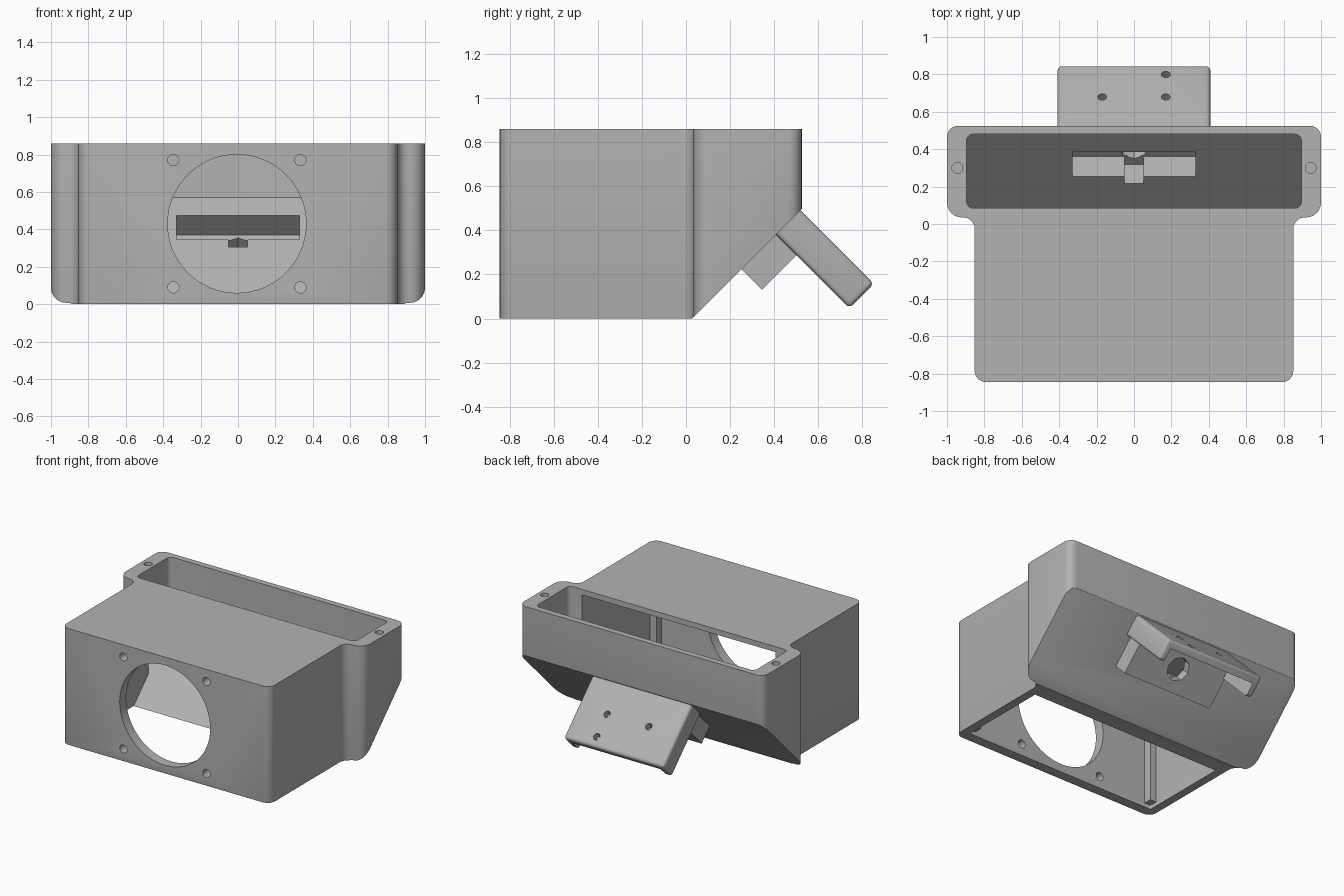
import bpy, bmesh, math
from mathutils import Matrix, Vector

cube = bpy.data.objects.get("Cube")
if cube:
    bpy.data.objects.remove(cube, do_unlink=True)

grey = bpy.data.materials.new("plain grey")
grey.use_nodes = True
colour = (0.45, 0.45, 0.45, 1)
grey.diffuse_color = colour
grey.node_tree.nodes["Principled BSDF"].inputs["Base Color"].default_value = colour

# Local frame of the sloped wall: x, outward normal, up along the slope
TILT = Matrix.Rotation(math.radians(-45), 4, 'X')
UPRIGHT = Matrix.Identity(4)
ALONG_Y = Matrix.Rotation(math.radians(90), 4, 'X')


def finish(name, bm, matrix=UPRIGHT):
    bm.transform(matrix)
    bmesh.ops.recalc_face_normals(bm, faces=bm.faces)
    mesh = bpy.data.meshes.new(name)
    bm.to_mesh(mesh)
    bm.free()
    mesh.materials.append(grey)
    obj = bpy.data.objects.new(name, mesh)
    bpy.context.collection.objects.link(obj)
    return obj


def box(name, x, y, z, matrix=UPRIGHT, bevel=0):
    bm = bmesh.new()
    bmesh.ops.create_cube(bm, size=1)
    for v in bm.verts:
        v.co = [r[0] + (c + 0.5) * (r[1] - r[0]) for c, r in zip(v.co, (x, y, z))]
    if bevel:
        bmesh.ops.bevel(bm, geom=bm.edges[:], offset=bevel, segments=4,
                        profile=0.5, affect='EDGES')
    return finish(name, bm, matrix)


def rod(name, centre, radius, length, axis=UPRIGHT, sides=24, frame=UPRIGHT):
    bm = bmesh.new()
    bmesh.ops.create_cone(bm, cap_ends=True, segments=sides, radius1=radius,
                          radius2=radius, depth=length)
    return finish(name, bm, frame @ Matrix.Translation(centre) @ axis)


def rounded(corners, steps=6):
    """Fillet each (x, y, radius) corner of a right-angled outline."""
    out = []
    for i, (x, y, r) in enumerate(corners):
        p = Vector((x, y))
        a = (Vector(corners[i - 1][:2]) - p).normalized() * r
        b = (Vector(corners[(i + 1) % len(corners)][:2]) - p).normalized() * r
        for k in range(steps + 1):
            t = k / steps * math.pi / 2
            out.append(p + a * (1 - math.sin(t)) + b * (1 - math.cos(t)))
    return out


def prism(name, outline, z0, z1, slope):
    """Extrude an outline upward, then trim it below the plane y - z = slope."""
    bm = bmesh.new()
    face = bm.faces.new([bm.verts.new((p.x, p.y, z0)) for p in outline])
    top = bmesh.ops.extrude_face_region(bm, geom=[face])["geom"]
    bmesh.ops.translate(bm, vec=(0, 0, z1 - z0),
                        verts=[g for g in top if isinstance(g, bmesh.types.BMVert)])
    cut = bmesh.ops.bisect_plane(bm, geom=bm.verts[:] + bm.edges[:] + bm.faces[:],
                                 plane_co=(0, slope, 0), plane_no=(0, 1, -1),
                                 clear_outer=True)["geom_cut"]
    bmesh.ops.holes_fill(bm, edges=[e for e in cut if isinstance(e, bmesh.types.BMEdge)])
    return finish(name, bm)


def combine(target, other, operation='DIFFERENCE'):
    mod = target.modifiers.new("combine", 'BOOLEAN')
    mod.operation = operation
    mod.solver = 'EXACT'
    mod.object = other
    bpy.context.view_layer.objects.active = target
    bpy.ops.object.modifier_apply(modifier=mod.name)
    bpy.data.objects.remove(other, do_unlink=True)


# Outer shell: T-shaped outline with a sloped rear underside
half = [(0.852, -0.845, 0.06), (0.852, 0.035, 0.06), (1, 0.035, 0.08), (1, 0.525, 0.06)]
outline = rounded(half + [(-x, y, r) for x, y, r in reversed(half)])
housing = prism("housing", outline, 0, 0.86, 0.028)

# Soften the lower rim and the slope edges
bm = bmesh.new()
bm.from_mesh(housing.data)
under = [e for e in bm.edges if len(e.link_faces) == 2
         and any(f.normal.z < -0.5 for f in e.link_faces)]
bmesh.ops.bevel(bm, geom=under, offset=0.02, segments=3, profile=0.5,
                affect='EDGES', clamp_overlap=True)
bm.to_mesh(housing.data)
bm.free()

# Hollow body, open below, and the rear slot, open above
room = rounded([(-0.79, -0.77, 0.01), (0.79, -0.77, 0.01), (0.79, 0.2, 0.01), (-0.79, 0.2, 0.01)])
combine(housing, prism("body_cavity", room, -0.1, 0.82, -0.09))
slot = rounded([(-0.895, 0.085, 0.035), (0.895, 0.085, 0.035),
                (0.895, 0.48, 0.035), (-0.895, 0.48, 0.035)])
combine(housing, prism("slot_cavity", slot, 0, 0.95, -0.09))

# Pocket block behind the slope
combine(housing, box("pocket_block", (-0.37, 0.37), (-0.03, 0.152), (0.336, 0.665), TILT), 'UNION')

# Mounting tongue: a channel with side walls, three screw holes
tongue = box("tongue", (-0.408, 0.408), (-0.035, 0.491), (0.557, 0.714), TILT, bevel=0.022)
combine(tongue, box("channel", (-0.36, 0.36), (0.01, 0.6), (0.5, 0.655), TILT))
for x, n in ((0.17, 0.417), (0.17, 0.247), (-0.17, 0.247)):
    combine(tongue, rod("screw_hole", (x, n, 0.7), 0.024, 0.2, frame=TILT))
combine(housing, tongue, 'UNION')

# Pocket opening with a flared mouth, a notch and an eight-sided port
combine(housing, box("pocket", (-0.33, 0.33), (-0.1, 0.085), (0.424, 0.608), TILT))
bm = bmesh.new()
bmesh.ops.create_cube(bm, size=1)
for v in bm.verts:
    wide = v.co.y < 0
    v.co = (math.copysign(0.39 if wide else 0.329, v.co.x), -0.08 if wide else -0.01,
            0.516 + math.copysign(0.185 if wide else 0.0915, v.co.z))
combine(housing, finish("flared_mouth", bm, TILT))
combine(housing, box("notch", (-0.05, 0.05), (-0.1, 0.08), (0.37, 0.45), TILT))
combine(housing, rod("port", (0, 0.12, 0.5), 0.085, 0.2, ALONG_Y, 8, TILT))

# Fan opening and its screw holes
combine(housing, rod("fan_opening", (-0.006, -0.8, 0.43), 0.37, 0.3, ALONG_Y, 64))
for x in (-0.346, 0.334):
    for z in (0.09, 0.77):
        combine(housing, rod("fan_screw_hole", (x, -0.8, z), 0.03, 0.3, ALONG_Y))

# Screw holes in the rear ears
for x in (-0.945, 0.945):
    combine(housing, rod("ear_hole", (x, 0.3, 0.8), 0.029, 0.4))

# Corner posts inside the front wall
for s in (-1, 1):
    a, b = sorted((s * 0.74, s * 0.8))
    combine(housing, box("corner_post", (a, b), (-0.79, -0.71), (0.03, 0.83)), 'UNION')

bpy.ops.object.select_all(action='DESELECT')
housing.select_set(True)
bpy.context.view_layer.objects.active = housing
bpy.ops.object.shade_smooth_by_angle(angle=math.radians(30))
